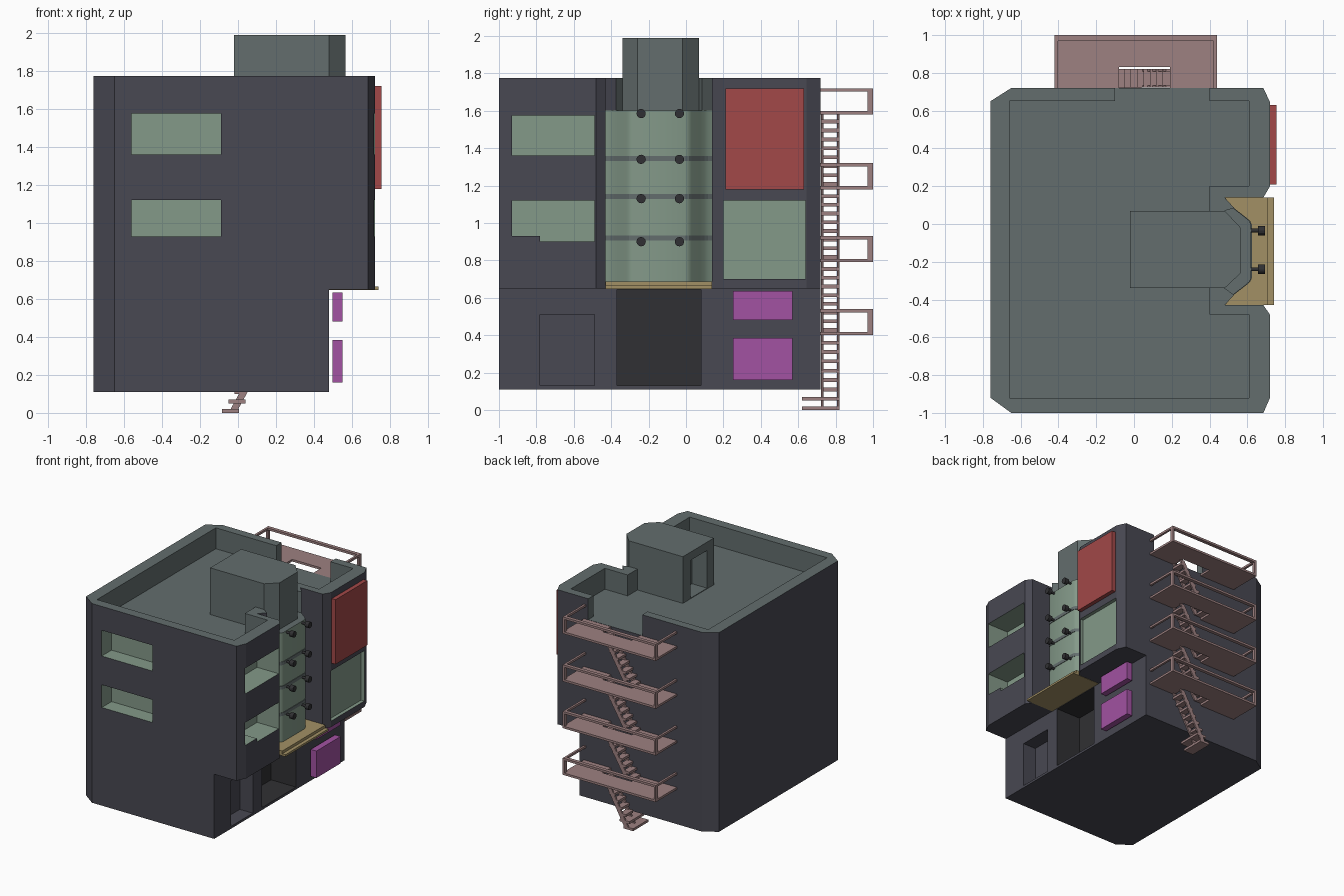
import bpy, bmesh, math
from mathutils import Matrix

if "Cube" in bpy.data.objects:
    bpy.data.objects.remove(bpy.data.objects["Cube"])


def material(name, r, g, b):
    m = bpy.data.materials.new(name)
    m.diffuse_color = (r, g, b, 1)
    m.use_nodes = True
    m.node_tree.nodes["Principled BSDF"].inputs["Base Color"].default_value = m.diffuse_color
    return m


WALL = material("dark_wall", .065, .065, .085)
ROOF = material("roof_grey", .125, .155, .155)
GREEN = material("pale_green", .23, .32, .25)
DARK = material("near_black", .03, .03, .033)
RED = material("red", .36, .065, .065)
PURPLE = material("purple", .36, .085, .36)
OCHRE = material("ochre", .36, .28, .13)
PINK = material("dusty_pink", .34, .22, .22)


def finish(name, bm, mats):
    bmesh.ops.recalc_face_normals(bm, faces=bm.faces)
    me = bpy.data.meshes.new(name)
    bm.to_mesh(me)
    bm.free()
    for m in mats:
        me.materials.append(m)
    ob = bpy.data.objects.new(name, me)
    bpy.context.collection.objects.link(ob)
    return ob


def prism(name, pts, z0, z1, mat, top=None, outer=None):
    """Extruded outline; top face (and sides after the outer count) use the second material."""
    bm = bmesh.new()
    lo = [bm.verts.new((x, y, z0)) for x, y in pts]
    hi = [bm.verts.new((x, y, z1)) for x, y in pts]
    n = len(pts)
    bm.faces.new(lo)
    bm.faces.new(hi).material_index = 1 if top else 0
    for i in range(n):
        j = (i + 1) % n
        f = bm.faces.new((lo[i], lo[j], hi[j], hi[i]))
        f.material_index = 1 if outer is not None and i >= outer else 0
    return finish(name, bm, [mat, top] if top else [mat])


def boxes(name, items, mat):
    """Each item is x0, x1, y0, y1, z0, z1."""
    bm = bmesh.new()
    for x0, x1, y0, y1, z0, z1 in items:
        m = Matrix.Translation(((x0 + x1) / 2, (y0 + y1) / 2, (z0 + z1) / 2))
        m = m @ Matrix.Diagonal((x1 - x0, y1 - y0, z1 - z0, 1))
        bmesh.ops.create_cube(bm, size=1, matrix=m)
    return finish(name, bm, [mat])


def carve(ob, cuts, mat):
    for c in cuts:
        cutter = boxes("cutter", [c], mat)
        cutter.hide_render = True
        mod = ob.modifiers.new("pocket", "BOOLEAN")
        mod.operation, mod.solver, mod.object = "DIFFERENCE", "EXACT", cutter
        mod.material_mode = "TRANSFER"
        bpy.context.view_layer.objects.active = ob
        bpy.ops.object.modifier_apply(modifier=mod.name)
        bpy.data.objects.remove(cutter)


# lower storey with door and entrance recesses
left = [(-.65, .72), (-.76, .65), (-.76, -.92), (-.65, -1)]
lower = prism("lower_storey", left + [(.48, -1), (.48, .72)], .11, .65, WALL)
carve(lower, [(.36, .6, -.78, -.49, .13, .51)], WALL)
carve(lower, [(.25, .6, -.37, .08, .13, .645)], DARK)

# overhanging upper storeys with a bay notch and window pockets
upper = prism("upper_storeys", left + [
    (.685, -1), (.72, -.92), (.72, -.48), (.685, -.43), (.48, -.43),
    (.48, .14), (.685, .14), (.72, .20), (.72, .645), (.685, .72)], .65, 1.6, WALL, ROOF)
carve(upper, [(-.56, -.09, -1.1, -.87, .93, 1.12), (-.56, -.09, -1.1, -.87, 1.36, 1.575),
              (.52, .8, -.93, -.49, .93, 1.12), (.52, .8, -.93, -.49, 1.36, 1.575),
              (.52, .8, -.78, -.49, .90, 1.0), (.69, .8, .20, .64, .70, 1.12)], GREEN)

# parapet in two pieces, open at the fire escape and the stair tower
prism("parapet_main", [(-.10, .72)] + left + [
    (.685, -1), (.72, -.92), (.72, -.48), (.685, -.43), (.48, -.43), (.53, -.375),
    (.48, -.34), (.40, -.34), (.40, -.48), (.61, -.48), (.61, -.92),
    (-.66, -.92), (-.66, .65), (-.10, .65)], 1.6, 1.775, WALL, ROOF, 10)
prism("parapet_corner", [
    (.48, .14), (.685, .14), (.72, .20), (.72, .645), (.685, .72), (.40, .72),
    (.40, .65), (.61, .65), (.61, .20), (.40, .20), (.40, .07), (.48, .07), (.53, .085)],
    1.6, 1.775, WALL, ROOF, 5)

# stair tower on the roof
tower = prism("stair_tower", [(-.02, .07), (-.02, -.34), (.48, -.34), (.565, -.26),
                              (.565, -.02), (.48, .07)], 1.6, 1.99, ROOF)
carve(tower, [(-.1, .12, -.25, -.03, 1.605, 1.92)], ROOF)

# glazed bay with floor bands
MID = -.145
half = [(.48, .285), (.493, .262), (.51, .243), (.535, .222), (.595, .175), (.612, .16), (.62, .14)]
bay_pts = [(x, MID + d) for x, d in half] + [(x, MID - d) for x, d in reversed(half)]
bay = prism("glazed_bay", bay_pts, .66, 1.6, GREEN, ROOF)
bpy.ops.object.select_all(action="DESELECT")
bay.select_set(True)
bpy.context.view_layer.objects.active = bay
bpy.ops.object.shade_smooth_by_angle(angle=math.radians(40))
for i, z in enumerate((.92, 1.142, 1.345)):
    prism(f"floor_band_{i + 1}", [(x + .004, y) for x, y in bay_pts], z - .014, z + .014, ROOF)

# entrance canopy
boxes("canopy", [(.48, .74, -.43, .14, .648, .665), (.48, .71, -.43, .14, .665, .688)], OCHRE)

# spotlights on the bay
bm = bmesh.new()
for z in (.90, 1.13, 1.34, 1.585):
    for y in (-.24, -.035):
        for x, r, d in ((.635, .01, .05), (.675, .025, .035)):
            m = Matrix.Translation((x, y, z)) @ Matrix.Rotation(math.pi / 2, 4, "Y")
            bmesh.ops.create_cone(bm, cap_ends=True, segments=12, radius1=r, radius2=r,
                                  depth=d, matrix=m)
finish("spotlights", bm, [DARK])

# blank sign panels
boxes("red_panel", [(.715, .755, .21, .63, 1.18, 1.72)], RED)
boxes("purple_panels", [(.497, .55, .25, .57, .16, .385), (.497, .55, .25, .57, .48, .635)], PURPLE)

# fire escape: platforms with a stair opening and a railing
levels = (.40, .79, 1.18, 1.58)
X0, X1, Y0, Y1 = -.42, .44, .72, 1.0
T = .018
for i, z in enumerate(levels):
    t = z + .14
    parts = [(X0, -.08, Y0, Y1, z, z + T), (.19, X1, Y0, Y1, z, z + T),
             (-.08, .19, .83, Y1, z, z + T), (X0, X1, Y1 - .03, Y1, t - T, t)]
    for x in (X0, X1 - T):
        parts += [(x, x + T, Y0, Y1, t - T, t), (x, x + T, Y1 - .03, Y1, z, t)]
    boxes(f"escape_platform_{i + 1}", parts, PINK)

# fire escape: flights of treads with slanted stringers
N = 8
for i, z in enumerate(levels):
    bottom = levels[i - 1] + T if i else 0
    rise = (z - bottom) / N
    run = .27 / N
    treads = []
    for k in range(N):
        x = -.085 + k * run
        h = bottom + k * rise
        wide = .62 if i == 0 and k < 2 else .722
        treads.append((x, x + (.09 if wide < .7 else .055), wide, .82, h, h + .02))
    boxes(f"escape_treads_{i + 1}", treads, PINK)
    bm = bmesh.new()
    for y in (.722, .808):
        ring = []
        for yy in (y, y + .012):
            ring.append([bm.verts.new((x, yy, h)) for x, h in (
                (-.05, bottom), (-.01, bottom), (.21, z), (.17, z))])
        a, b = ring
        bm.faces.new(a)
        bm.faces.new(b)
        for k in range(4):
            j = (k + 1) % 4
            bm.faces.new((a[k], a[j], b[j], b[k]))
    finish(f"escape_stringers_{i + 1}", bm, [PINK])
